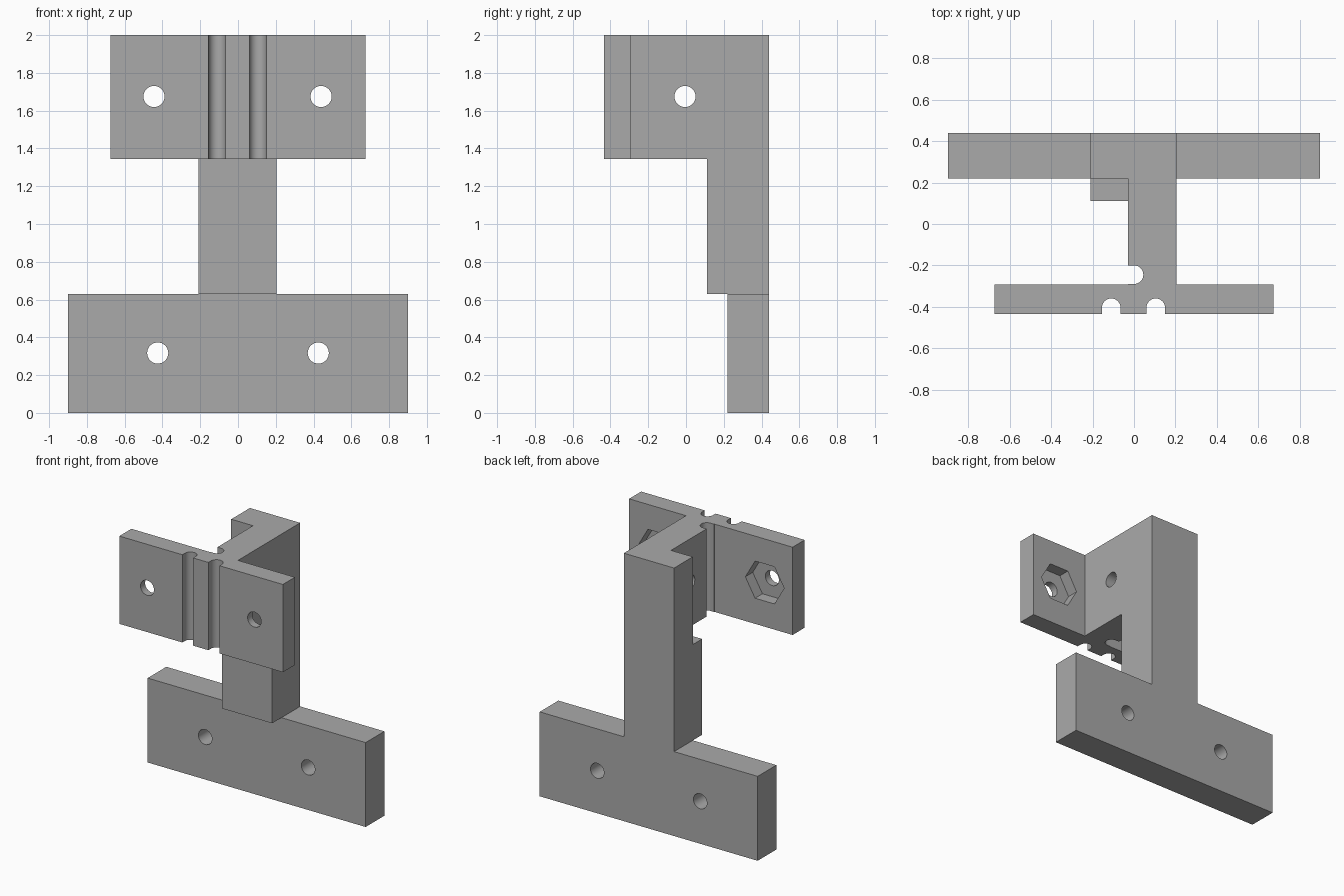
import bpy, bmesh, math
from mathutils import Matrix

if "Cube" in bpy.data.objects:
    bpy.data.objects.remove(bpy.data.objects["Cube"], do_unlink=True)

grey = bpy.data.materials.new("plain grey")
grey.use_nodes = True
colour = (0.4, 0.4, 0.4, 1)
grey.diffuse_color = colour
grey.node_tree.nodes["Principled BSDF"].inputs["Base Color"].default_value = colour


def add_object(name, bm):
    bmesh.ops.recalc_face_normals(bm, faces=bm.faces[:])
    mesh = bpy.data.meshes.new(name)
    bm.to_mesh(mesh)
    bm.free()
    mesh.materials.append(grey)
    obj = bpy.data.objects.new(name, mesh)
    bpy.context.collection.objects.link(obj)
    return obj


def prism(name, points, axis, low, high):
    """Extrude a 2D outline (x, y) along z, or (x, z) along y."""
    bm = bmesh.new()
    place = (lambda a, b: (a, b, low)) if axis == "z" else (lambda a, b: (a, low, b))
    face = bm.faces.new([bm.verts.new(place(a, b)) for a, b in points])
    new = bmesh.ops.extrude_face_region(bm, geom=[face])["geom"]
    span = high - low
    bmesh.ops.translate(bm, vec=(0, 0, span) if axis == "z" else (0, span, 0),
                        verts=[g for g in new if isinstance(g, bmesh.types.BMVert)])
    return add_object(name, bm)


def peg(name, centre, radius, length, axis, sides=32):
    """Cylinder cutter lying along x or y."""
    bm = bmesh.new()
    turn = Matrix.Rotation(math.pi / 2, 4, "Y" if axis == "x" else "X")
    bmesh.ops.create_cone(bm, cap_ends=True, segments=sides, radius1=radius,
                          radius2=radius, depth=length,
                          matrix=Matrix.Translation(centre) @ turn
                          @ Matrix.Rotation(math.pi / 2 if sides == 6 else 0, 4, "Z"))
    return add_object(name, bm)


def combine(target, other, operation):
    other.hide_render = True
    mod = target.modifiers.new(operation.lower(), "BOOLEAN")
    mod.operation = operation
    mod.solver = "EXACT"
    mod.object = other
    bpy.context.view_layer.objects.active = target
    bpy.ops.object.modifier_apply(modifier=mod.name)
    bpy.data.objects.remove(other, do_unlink=True)


def arc(cx, cy, r, start, end, steps=16):
    angles = [math.radians(start + (end - start) * i / steps) for i in range(steps + 1)]
    return [(cx + r * math.cos(a), cy + r * math.sin(a)) for a in angles]


# Main levels and planes
left, right, web = -0.21, 0.205, -0.03
base_top, head_low, top = 0.63, 1.345, 2.0
back, base_front = 0.44, 0.22
front, ear_back, ear = -0.435, -0.293, 0.675
groove = 0.045

# Mounting foot and tall back post as one upside-down T
bracket = prism("mounting_bracket",
                [(-0.9, 0), (0.9, 0), (0.9, base_top), (right, base_top), (right, top),
                 (left, top), (left, base_top), (-0.9, base_top)],
                "y", base_front, back)

# Thicker front of the post, below the head
combine(bracket, prism("post_front",
                       [(left, 0.11), (right, 0.11), (right, 0.3), (left, 0.3)],
                       "z", base_top, head_low), "UNION")

# Head: web, clamp plate, two belt grooves and the round notch
outline = [(-ear, front)]
for cx in (-0.11, 0.105):
    outline += [(cx - groove, front), *arc(cx, -0.405, groove, 180, 0), (cx + groove, front)]
outline += [(ear, front), (ear, ear_back), (right, ear_back), (right, 0.3), (web, 0.3),
            (web, -0.2), *arc(0, -0.245, groove, 90, -90), (web, -0.29),
            (web, ear_back), (-ear, ear_back)]
combine(bracket, prism("clamp_head", outline, "z", head_low, top), "UNION")

# Screw holes in the foot, the clamp plate and the web
for x in (-0.425, 0.425):
    combine(bracket, peg("foot_hole", (x, 0.33, 0.317), 0.056, 0.5, "y"), "DIFFERENCE")
for x in (-0.445, 0.44):
    combine(bracket, peg("clamp_hole", (x, -0.36, 1.675), 0.056, 0.4, "y"), "DIFFERENCE")
    # Hexagonal nut pocket on the rear of the plate
    combine(bracket, peg("nut_pocket", (x, -0.28, 1.675), 0.16, 0.2, "y", 6), "DIFFERENCE")
combine(bracket, peg("web_hole", (0.09, -0.005, 1.675), 0.056, 0.5, "x"), "DIFFERENCE")

# Smooth the round walls, keep the edges crisp
bpy.ops.object.select_all(action="DESELECT")
bracket.select_set(True)
bpy.context.view_layer.objects.active = bracket
bpy.ops.object.shade_smooth_by_angle(angle=math.radians(30))
